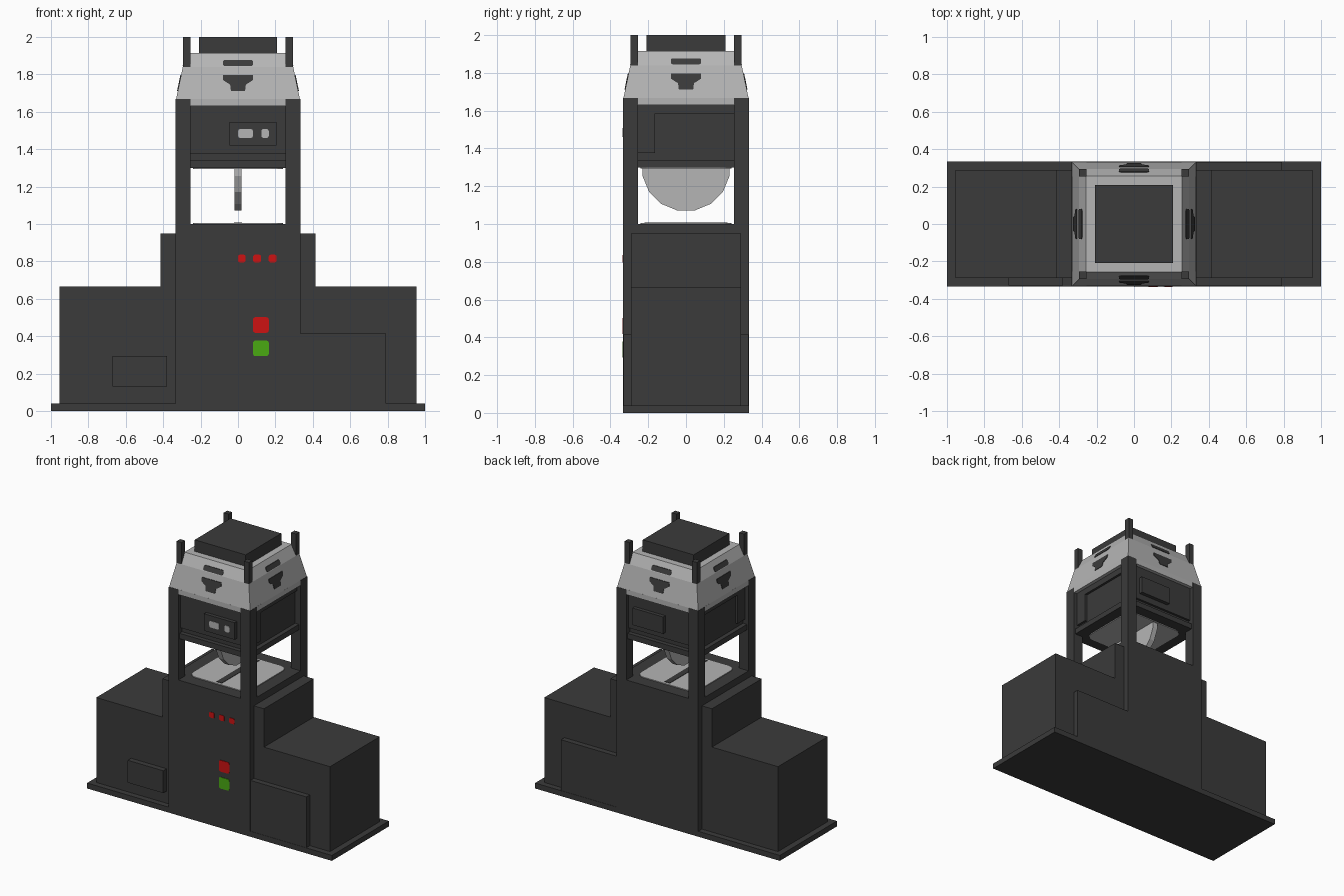
import bpy, bmesh, math
from mathutils import Matrix, Vector

if "Cube" in bpy.data.objects:
    bpy.data.objects.remove(bpy.data.objects["Cube"])


def material(name, rgb):
    m = bpy.data.materials.new(name)
    m.diffuse_color = (*rgb, 1)
    m.use_nodes = True
    m.node_tree.nodes["Principled BSDF"].inputs["Base Color"].default_value = m.diffuse_color
    return m


DARK = material("charcoal", (0.043, 0.043, 0.043))
LIGHT = material("light grey", (0.46, 0.46, 0.46))
RED = material("red", (0.61, 0.006, 0.006))
GREEN = material("green", (0.068, 0.4, 0.006))


def finish(name, bm, mat):
    bmesh.ops.recalc_face_normals(bm, faces=bm.faces)
    me = bpy.data.meshes.new(name)
    bm.to_mesh(me)
    bm.free()
    me.materials.append(mat)
    ob = bpy.data.objects.new(name, me)
    bpy.context.collection.objects.link(ob)
    return ob


def loft(name, rings, mat):
    """Closed solid through rings holding equal numbers of points."""
    bm = bmesh.new()
    vs = [[bm.verts.new(p) for p in r] for r in rings]
    n = len(vs[0])
    for a, b in zip(vs, vs[1:]):
        for i in range(n):
            j = (i + 1) % n
            bm.faces.new((a[i], a[j], b[j], b[i]))
    bm.faces.new(vs[0])
    bm.faces.new(vs[-1])
    return finish(name, bm, mat)


def prism(name, pts, axis, lo, hi, mat):
    """Extrude a flat outline along the given axis."""
    place = {"x": lambda a, b, d: (d, a, b),
             "y": lambda a, b, d: (a, d, b),
             "z": lambda a, b, d: (a, b, d)}[axis]
    return loft(name, [[place(a, b, d) for a, b in pts] for d in (lo, hi)], mat)


def rect(x0, x1, y0, y1):
    return [(x0, y0), (x1, y0), (x1, y1), (x0, y1)]


def box(name, x0, x1, y0, y1, z0, z1, mat=DARK):
    return prism(name, rect(x0, x1, y0, y1), "z", z0, z1, mat)


def rounded(x0, x1, y0, y1, r):
    """Rectangle outline with rounded corners."""
    pts = []
    corners = [(x1 - r, y1 - r), (x0 + r, y1 - r), (x0 + r, y0 + r), (x1 - r, y0 + r)]
    for k, (cx, cy) in enumerate(corners):
        for s in range(4):
            a = math.radians(90 * k + 30 * s)
            pts.append((cx + r * math.cos(a), cy + r * math.sin(a)))
    return pts


# Base and stepped housings
box("base_plate", -1, 1, -0.333, 0.333, 0, 0.04)
box("lower_housing", -0.955, 0.955, -0.29, 0.29, 0.04, 0.667)
box("shoulder_housing", -0.415, 0.415, -0.29, 0.29, 0.04, 0.95)
box("central_column", -0.333, 0.333, -0.333, 0.333, 0.04, 1.0)
box("access_hatch", -0.67, -0.38, -0.33, -0.28, 0.13, 0.295)
for s, side in ((-1, "front"), (1, "back")):
    box(side + "_cover_plate", 0.32, 0.79, s * 0.28, s * 0.331, 0.04, 0.415)

# Corner posts with thin rods rising through the hood
for sx in (-1, 1):
    for sy in (-1, 1):
        box("corner_post", sx * 0.255, sx * 0.333, sy * 0.255, sy * 0.333, 1.0, 1.667)
        box("corner_rod", sx * 0.255, sx * 0.295, sy * 0.255, sy * 0.295, 1.6, 2.0)

# Work table with blade slot
for z0, z1, part in ((1.0, 1.006, "table"), (1.294, 1.3, "head_underside")):
    prism(part + "_plate", rounded(-0.24, 0.24, -0.24, 0.24, 0.06), "z", z0, z1, LIGHT)
box("table_slot", -0.022, 0.022, -0.22, 0.22, 1.0, 1.009)

# Cutting head between the posts
box("head_core", -0.288, 0.288, -0.288, 0.288, 1.3, 1.65)
for s, side in ((-1, "front"), (1, "back")):
    box(side + "_beam", -0.256, 0.256, s * 0.28, s * 0.32, 1.3, 1.34)
    box(side + "_panel", -0.256, 0.256, s * 0.28, s * 0.305, 1.375, 1.64)
    box(side + "_control_box", -0.045, 0.205, s * 0.3, s * 0.332, 1.42, 1.545)
    xs = sorted((s * 0.28, s * 0.305))
    prism("side_panel", [(-0.256, 1.375), (-0.165, 1.375), (-0.165, 1.585),
                         (0.256, 1.585), (0.256, 1.64), (-0.256, 1.64)],
          "x", xs[0], xs[1], DARK)
    box("side_beam", s * 0.28, s * 0.32, -0.256, 0.256, 1.3, 1.34)

# Round blade hanging below the head
blade = [(0.236 * math.sin(a), 1.303 + 0.236 * math.cos(a))
         for a in (math.pi * (2 * i + 1) / 16 for i in range(16))]
prism("blade", blade, "x", -0.02, 0.02, LIGHT)

# Sloped hood: stacked square rings (half width, height)
HOOD = [(0.331, 1.63), (0.331, 1.667), (0.295, 1.84), (0.257, 1.915)]
# Lower skirt fits between the posts
for k in range(4):
    ob = box("hood_skirt", -0.255, 0.255, -0.331, -0.28, 1.63, 1.668, LIGHT)
    ob.data.transform(Matrix.Rotation(k * math.pi / 2, 4, "Z"))
loft("hood", [[(-w, -w, z), (w, -w, z), (w, w, z), (-w, w, z)]
              for w, z in HOOD[1:]], LIGHT)
box("top_cap", -0.208, 0.208, -0.208, 0.208, 1.9, 2.0)


def hood_width(z):
    for (w0, z0), (w1, z1) in zip(HOOD, HOOD[1:]):
        if z <= z1:
            return w0 + (w1 - w0) * (z - z0) / (z1 - z0)


# Vents on each hood face
slot = rounded(-0.08, 0.08, 1.845, 1.877, 0.01)
stepped = [(-0.08, 1.797), (-0.08, 1.77), (-0.042, 1.745), (-0.038, 1.712),
           (0.038, 1.712), (0.042, 1.745), (0.08, 1.77), (0.08, 1.797)]
for k in range(4):
    for name, pts in (("slot_vent", slot), ("stepped_vent", stepped)):
        ob = loft(name, [[(x, -hood_width(z) - d, z) for x, z in pts]
                         for d in (-0.004, 0.004)], DARK)
        ob.data.transform(Matrix.Rotation(k * math.pi / 2, 4, "Z"))

# Displays, indicator lamps and push buttons on the front
for x0, x1 in ((0.0, 0.08), (0.125, 0.165)):
    prism("display", rounded(x0, x1, 1.46, 1.508, 0.012), "y", -0.336, -0.33, LIGHT)
for x in (0.02, 0.102, 0.185):
    prism("indicator_lamp", rounded(x - 0.021, x + 0.021, 0.795, 0.836, 0.01),
          "y", -0.337, -0.331, RED)
for z, mat in ((0.46, RED), (0.335, GREEN)):
    prism("push_button", rounded(0.08, 0.165, z - 0.042, z + 0.042, 0.014),
          "y", -0.337, -0.331, mat)
